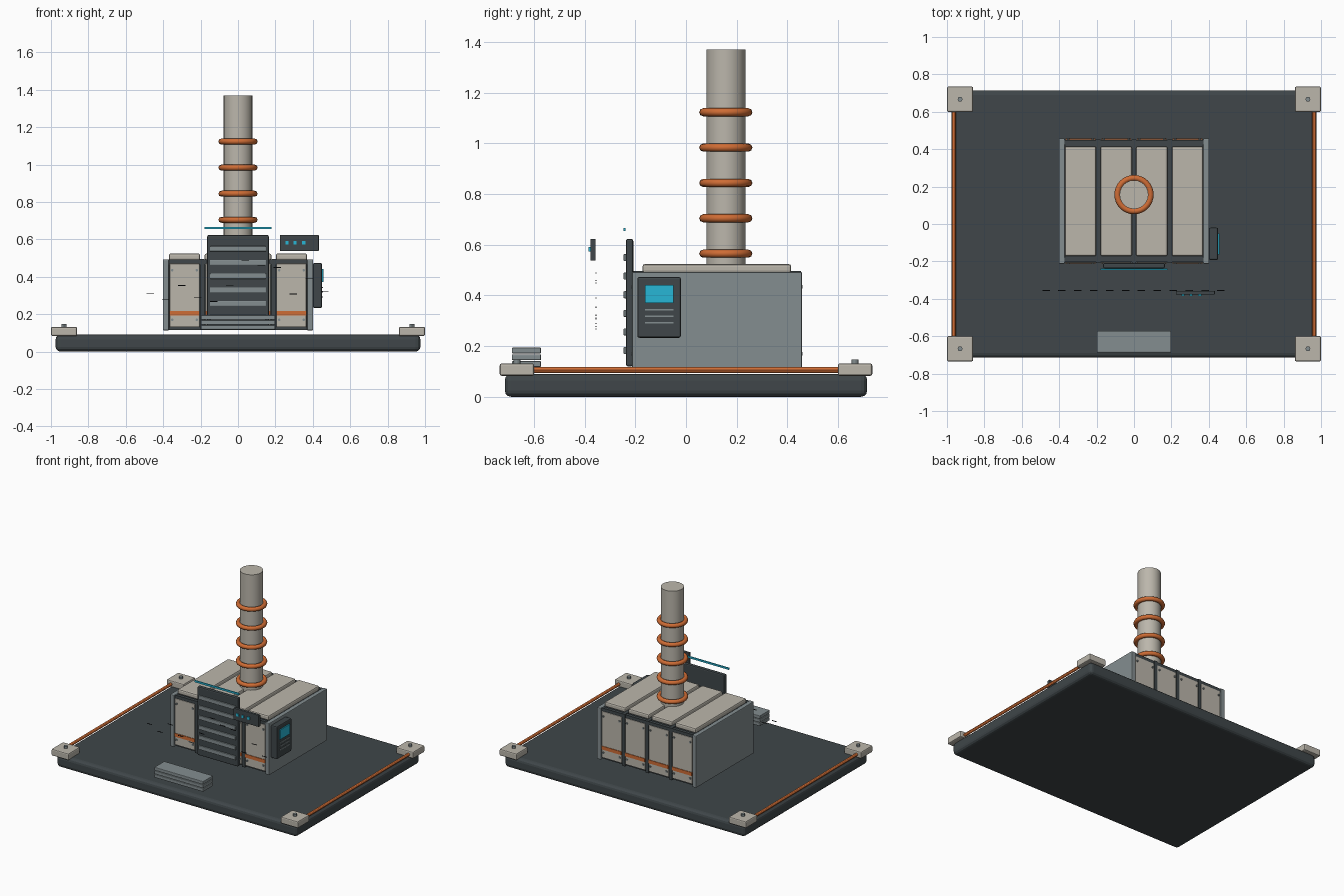
import bpy, math, random

if "Cube" in bpy.data.objects:
    bpy.data.objects.remove(bpy.data.objects["Cube"])


def material(name, r, g, b):
    m = bpy.data.materials.new(name)
    m.diffuse_color = (r, g, b, 1)
    m.use_nodes = True
    m.node_tree.nodes["Principled BSDF"].inputs["Base Color"].default_value = m.diffuse_color
    return m


DARK = material("dark_metal", 0.05, 0.062, 0.067)
BEIGE = material("beige_panel", 0.50, 0.47, 0.41)
GREY = material("grey_metal", 0.23, 0.27, 0.28)
ORANGE = material("orange_trim", 0.62, 0.15, 0.035)
CYAN = material("cyan_light", 0.02, 0.47, 0.67)
BLACK = material("black_line", 0.01, 0.012, 0.014)


def box(name, x, y, z, mat, bevel=0.0, segments=2):
    """Box given by its (min, max) range on each axis."""
    bpy.ops.mesh.primitive_cube_add(size=1, location=[(a + b) / 2 for a, b in (x, y, z)])
    ob = bpy.context.object
    ob.name = name
    ob.scale = [b - a for a, b in (x, y, z)]
    bpy.ops.object.transform_apply(location=False, rotation=False, scale=True)
    ob.data.materials.append(mat)
    if bevel:
        mod = ob.modifiers.new("bevel", "BEVEL")
        mod.width, mod.segments = bevel, segments
    return ob


def cylinder(name, loc, r, depth, mat, sides=16, rot=(0, 0, 0)):
    bpy.ops.mesh.primitive_cylinder_add(vertices=sides, radius=r, depth=depth, location=loc, rotation=rot)
    ob = bpy.context.object
    ob.name = name
    ob.data.materials.append(mat)
    bpy.ops.object.shade_smooth_by_angle(angle=math.radians(30))
    return ob


ALONG_Y = (math.pi / 2, 0, 0)

# Base slab, corner pads with bolts, side rails
box("base_slab", (-0.975, 0.975), (-0.715, 0.715), (0, 0.09), DARK, 0.025, 3)
for sx in (-1, 1):
    for sy in (-1, 1):
        cx, cy = sx * 0.93, sy * 0.667
        box("corner_pad", (cx - 0.07, cx + 0.07), (cy - 0.068, cy + 0.068), (0.083, 0.132), BEIGE, 0.008)
        cylinder("pad_bolt", (cx, cy, 0.139), 0.013, 0.018, GREY, 12)
    cylinder("side_rail", (sx * 0.963, 0, 0.106), 0.011, 1.22, ORANGE, 12, ALONG_Y)

# Housing core and side plates
box("housing_core", (-0.38, 0.38), (-0.19, 0.435), (0.115, 0.488), DARK)
for sx in (-1, 1):
    box("side_plate", sorted((sx * 0.37, sx * 0.402)), (-0.213, 0.458), (0.113, 0.493), GREY, 0.005)

# Dark ribs and edge beams between the panels
for x in (-0.19, 0, 0.19):
    box("rib", (x - 0.012, x + 0.012), (-0.208, 0.453), (0.115, 0.496), DARK)
for y in (-0.192, 0.437):
    box("top_beam", (-0.372, 0.372), (y - 0.012, y + 0.012), (0.465, 0.493), DARK)

# Four panel columns: roof, front and back, with orange band and corner screws
for x in (-0.286, -0.095, 0.095, 0.286):
    box("roof_panel", (x - 0.084, x + 0.084), (-0.172, 0.415), (0.488, 0.524), BEIGE, 0.01)
    for face, s in ((-0.19, -1), (0.435, 1)):
        box("wall_panel", (x - 0.08, x + 0.08), sorted((face, face + s * 0.018)), (0.13, 0.47), BEIGE, 0.004)
        box("orange_band", (x - 0.08, x + 0.08), sorted((face, face + s * 0.022)), (0.192, 0.217), ORANGE)
        for dx in (-0.066, 0.066):
            for z in (0.17, 0.435):
                cylinder("panel_screw", (x + dx, face + s * 0.02, z), 0.007, 0.01, GREY, 8, ALONG_Y)

# Louvred door with light bar
box("vent_door", (-0.165, 0.165), (-0.237, -0.208), (0.12, 0.623), DARK, 0.008)
for i in range(6):
    z = 0.183 + i * 0.0733
    box("vent_slat", (-0.15, 0.15), (-0.246, -0.23), (z - 0.014, z + 0.014), GREY, 0.003)
box("light_bar", (-0.18, 0.18), (-0.247, -0.239), (0.654, 0.667), CYAN)

# Entry steps
for i in range(3):
    z = 0.118 + i * 0.0265
    box("step", (-0.198, 0.198), (-0.687, -0.572), (z, z + 0.0235), GREY, 0.004)

# Chimney with rings
cylinder("chimney", (0, 0.157, 0.93), 0.077, 0.88, BEIGE, 24)
for i in range(5):
    bpy.ops.mesh.primitive_torus_add(location=(0, 0.157, 0.565 + i * 0.1395), major_radius=0.089,
                                     minor_radius=0.016, major_segments=32, minor_segments=8)
    ring = bpy.context.object
    ring.name = "chimney_ring"
    ring.data.materials.append(ORANGE)
    bpy.ops.object.shade_smooth_by_angle(angle=math.radians(50))

# Control box on the right side
box("control_box", (0.40, 0.45), (-0.192, -0.02), (0.233, 0.473), DARK, 0.008)
box("control_screen", (0.445, 0.458), (-0.162, -0.05), (0.371, 0.442), CYAN)
for z in (0.343, 0.318, 0.292):
    box("control_line", (0.445, 0.455), (-0.162, -0.05), (z - 0.003, z + 0.003), GREY)

# Floating status box with three lamps
box("status_box", (0.225, 0.432), (-0.377, -0.357), (0.537, 0.623), DARK, 0.003)
for x in (0.262, 0.305, 0.352):
    box("status_lamp", (x - 0.009, x + 0.009), (-0.384, -0.372), (0.573, 0.592), CYAN)

# Thin drifting dashes in front of the door
random.seed(4)
for i in range(12):
    x, z = -0.47 + i * 0.085, random.uniform(0.25, 0.51)
    box("drift_dash", (x - 0.02, x + 0.02), (-0.357, -0.354), (z - 0.002, z + 0.002), BLACK)
